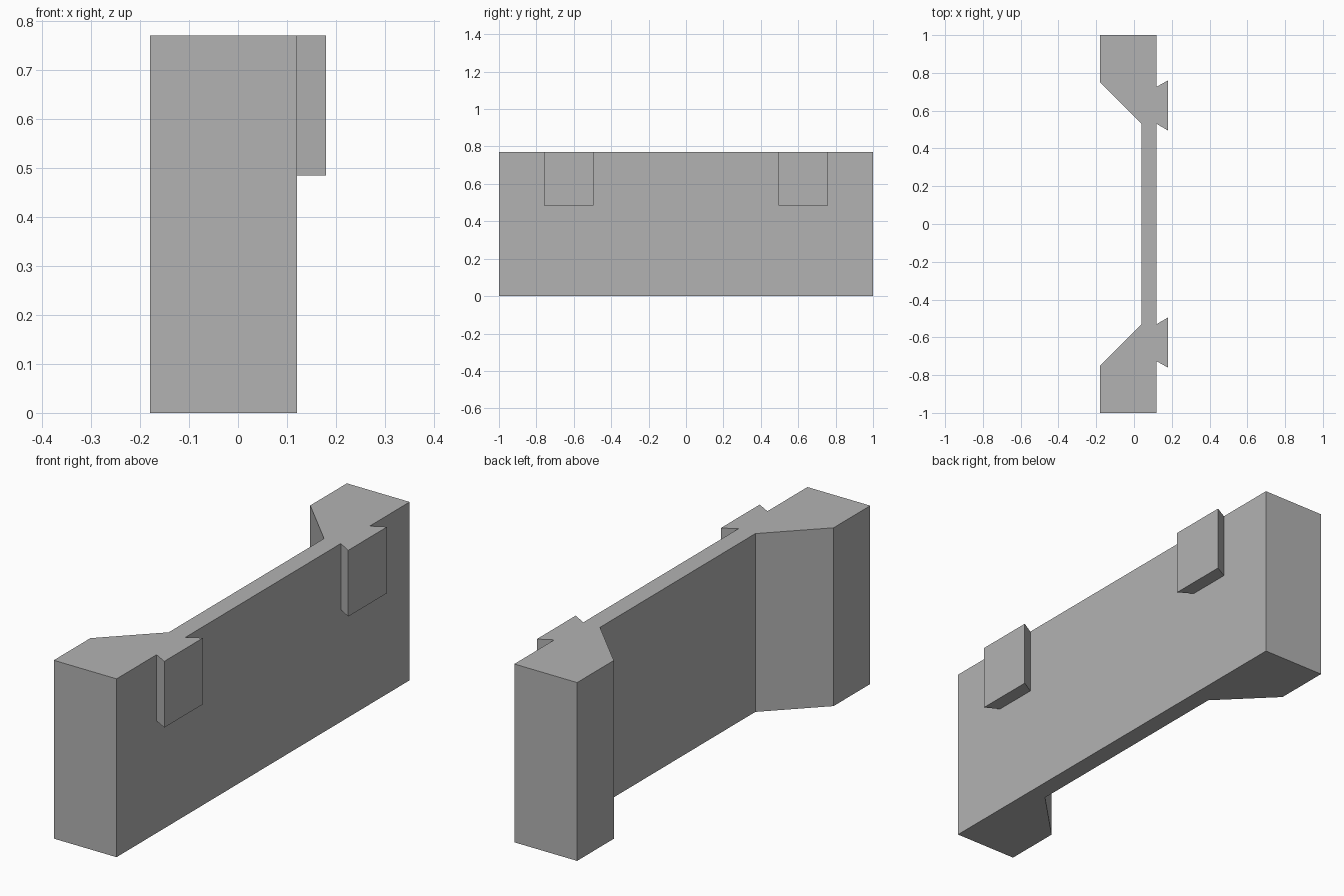
import bpy
import bmesh

HEIGHT = 0.77

cube = bpy.data.objects.get("Cube")
if cube:
    bpy.data.objects.remove(cube)

grey = bpy.data.materials.new("plain grey")
grey.use_nodes = True
colour = (0.45, 0.45, 0.45, 1)
grey.diffuse_color = colour
grey.node_tree.nodes["Principled BSDF"].inputs["Base Color"].default_value = colour


def extrude_profile(name, outline, bottom, top):
    """Make a flat-faced prism from a closed plan outline."""
    bm = bmesh.new()
    base = bm.faces.new([bm.verts.new((x, y, bottom)) for x, y in outline])
    result = bmesh.ops.extrude_face_region(bm, geom=[base], use_keep_orig=True)
    raised = [v for v in result["geom"] if isinstance(v, bmesh.types.BMVert)]
    bmesh.ops.translate(bm, verts=raised, vec=(0, 0, top - bottom))
    bmesh.ops.recalc_face_normals(bm, faces=bm.faces)
    mesh = bpy.data.meshes.new(name)
    bm.to_mesh(mesh)
    bm.free()
    mesh.materials.append(grey)
    obj = bpy.data.objects.new(name, mesh)
    bpy.context.collection.objects.link(obj)
    return obj


def mirror_y(points):
    return [(x, -y) for x, y in reversed(points)]


# Thin wall panel with a tapered end block at each end
half = [(0.12, 1.0), (-0.18, 1.0), (-0.18, 0.75), (0.04, 0.53)]
extrude_profile("wall_panel", half + mirror_y(half), 0, HEIGHT)

# Dovetail tongues on the outer face, flush with the top
tongue = [(0.12, 0.53), (0.18, 0.495), (0.18, 0.76), (0.12, 0.727)]
extrude_profile("back_dovetail", tongue, 0.484, HEIGHT)
extrude_profile("front_dovetail", mirror_y(tongue), 0.484, HEIGHT)
